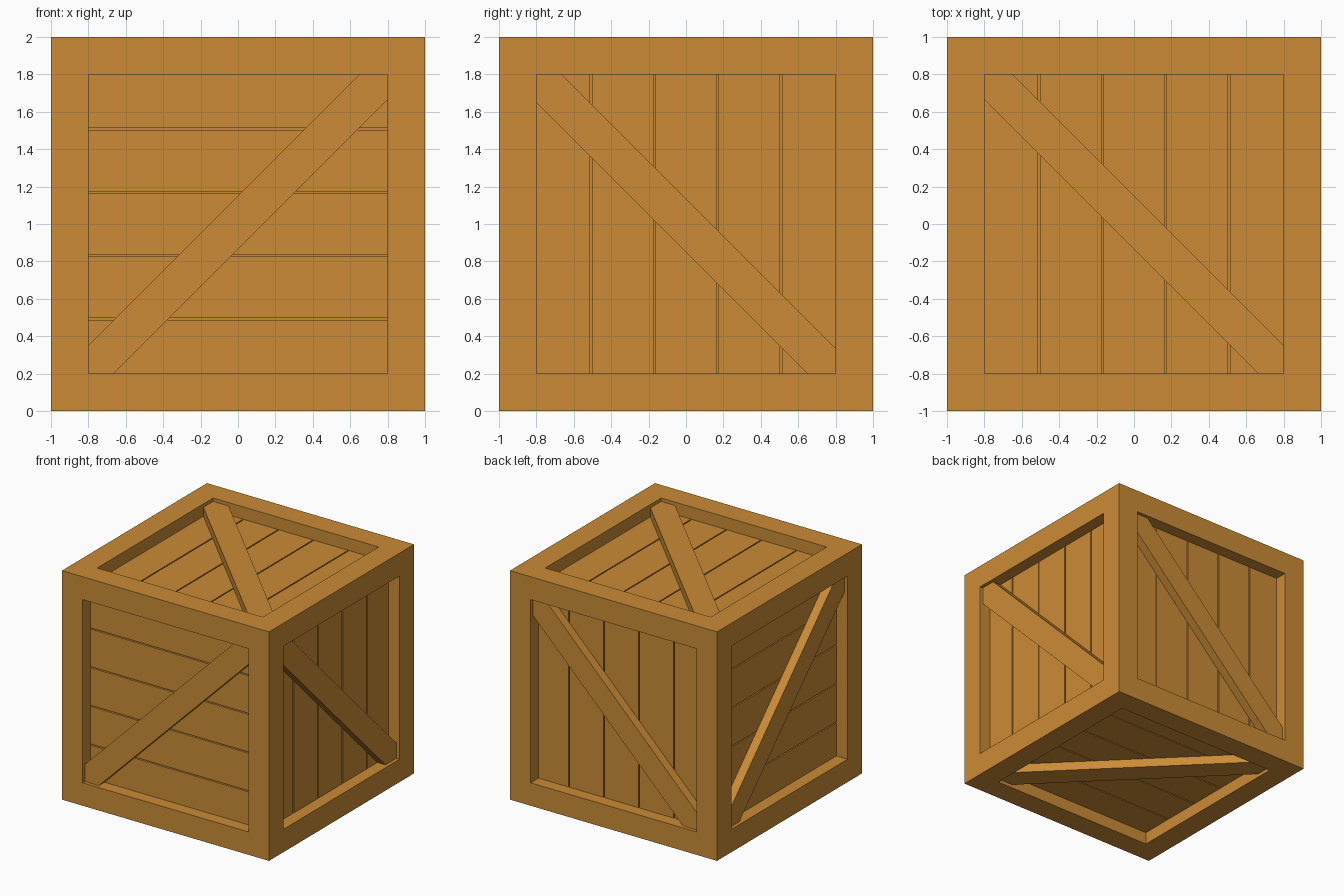
import bpy, bmesh
from mathutils import Vector, Matrix

if "Cube" in bpy.data.objects:
    bpy.data.objects.remove(bpy.data.objects["Cube"])

HALF, RAIL = 1.0, 0.2            # half size of the crate, width of frame rails
OPEN = HALF - RAIL               # half size of each panel opening
FLOOR, PLANK, BRACE = 0.13, 0.108, 0.03   # depths below the outer face
PITCH, GAP = 0.338, 0.01         # plank spacing and groove width

wood = bpy.data.materials.new("wood")
wood.diffuse_color = (0.60, 0.26, 0.037, 1)
wood.use_nodes = True
wood.node_tree.nodes["Principled BSDF"].inputs["Base Color"].default_value = wood.diffuse_color


def finish(name, bm, matrix=None):
    if matrix:
        bm.transform(matrix)
    bmesh.ops.recalc_face_normals(bm, faces=bm.faces[:])
    mesh = bpy.data.meshes.new(name)
    bm.to_mesh(mesh)
    bm.free()
    mesh.materials.append(wood)
    obj = bpy.data.objects.new(name, mesh)
    bpy.context.collection.objects.link(obj)
    return obj


def prism(bm, outline, z0, z1):
    low = [bm.verts.new((x, y, z0)) for x, y in outline]
    face = bm.faces.new(low)
    top = bmesh.ops.extrude_face_region(bm, geom=[face])["geom"]
    for v in top:
        if isinstance(v, bmesh.types.BMVert):
            v.co.z = z1
    if face.is_valid is False or face not in bm.faces[:]:
        bm.faces.new(low)


# Frame: one cube with a square recess in each side
bm = bmesh.new()
bmesh.ops.create_cube(bm, size=2 * HALF, matrix=Matrix.Translation((0, 0, HALF)))
sides = bm.faces[:]
bmesh.ops.inset_individual(bm, faces=sides, thickness=RAIL, use_even_offset=True)
for f in sides:
    n = f.normal.copy()
    new = bmesh.ops.extrude_discrete_faces(bm, faces=[f])["faces"][0]
    bmesh.ops.translate(bm, verts=new.verts[:], vec=-n * FLOOR)
finish("frame", bm)

# Each panel: direction across the planks, direction along the planks
X, Y, Z = Vector((1, 0, 0)), Vector((0, 1, 0)), Vector((0, 0, 1))
panels = {"front": (-Z, X), "right": (Y, Z), "back": (-X, Z),
          "left": (Z, Y), "top": (-X, -Y), "bottom": (Y, X)}

for side, (across, along) in panels.items():
    out = across.cross(along)
    place = Matrix((across, along, out)).transposed().to_4x4()
    place.translation = (0, 0, HALF)

    # Five planks separated by narrow grooves
    bm = bmesh.new()
    for i in range(5):
        mid = (i - 2) * PITCH
        a = max(mid - PITCH / 2 + GAP / 2, -OPEN)
        b = min(mid + PITCH / 2 - GAP / 2, OPEN)
        prism(bm, [(a, -OPEN), (b, -OPEN), (b, OPEN), (a, OPEN)],
              HALF - FLOOR, HALF - PLANK)
    finish(side + "_planks", bm, place)

    # Diagonal brace trimmed to the corners of the opening
    p, q = OPEN - 0.15, OPEN - 0.135
    bm = bmesh.new()
    prism(bm, [(-OPEN, p), (p, -OPEN), (OPEN, -OPEN),
               (OPEN, -q), (-q, OPEN), (-OPEN, OPEN)],
          HALF - PLANK, HALF - BRACE)
    finish(side + "_brace", bm, place)
